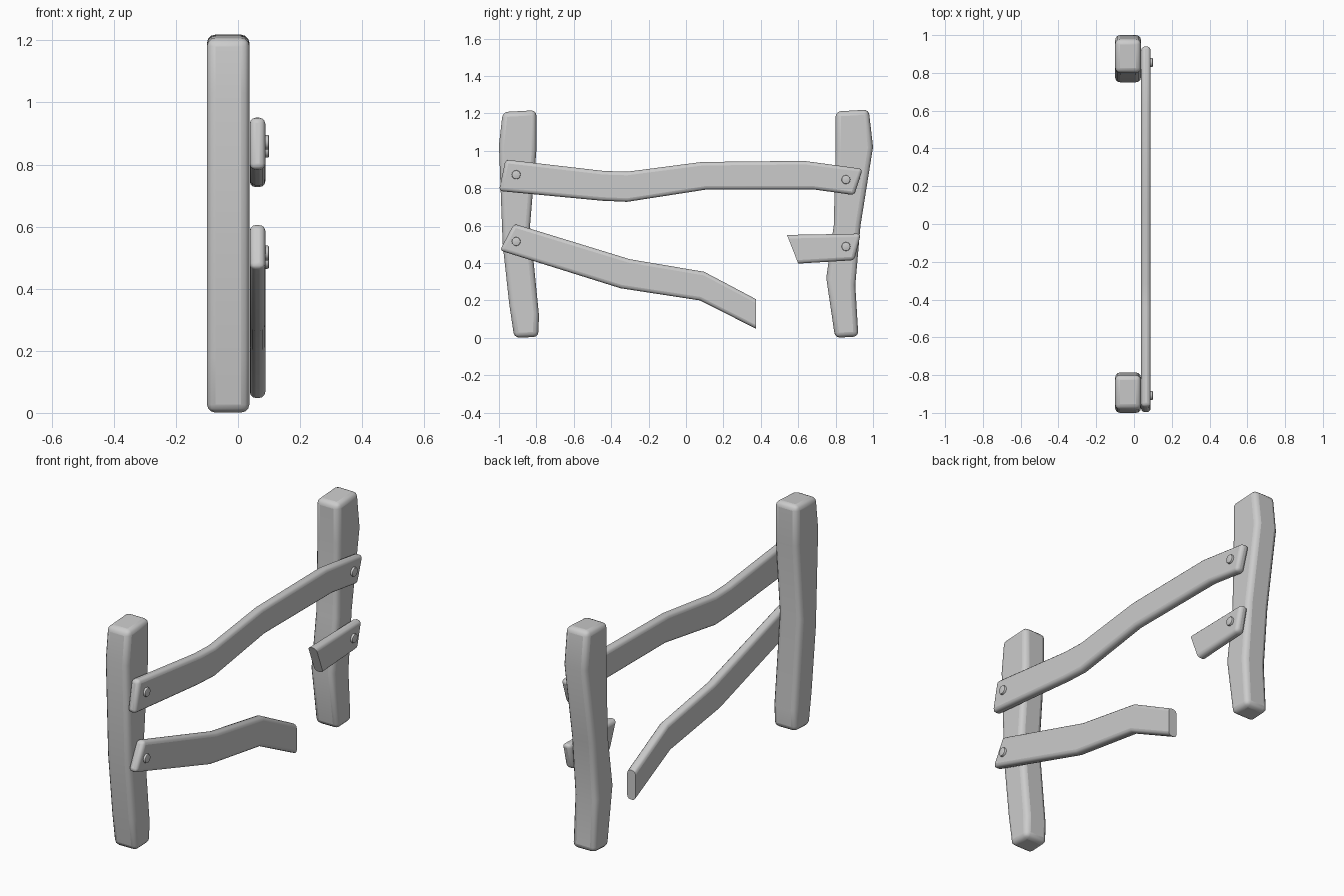
import bpy, bmesh, math
from mathutils import Matrix

if "Cube" in bpy.data.objects:
    bpy.data.objects.remove(bpy.data.objects["Cube"])


def finish(ob, angle):
    bpy.ops.object.select_all(action='DESELECT')
    ob.select_set(True)
    bpy.context.view_layer.objects.active = ob
    bpy.ops.object.shade_smooth_by_angle(angle=math.radians(angle))


def timber(name, stations, x0, x1, bevel, broken=None):
    """Loft a bent timber through (y, z, y, z) stations; a broken end stays sharp."""
    bm = bmesh.new()
    loops = [[bm.verts.new(p) for p in ((x0, a, b), (x1, a, b), (x1, c, d), (x0, c, d))]
             for a, b, c, d in stations]
    for lo, hi in zip(loops, loops[1:]):
        for i in range(4):
            j = (i + 1) % 4
            bm.faces.new((lo[i], lo[j], hi[j], hi[i]))
    bm.faces.new(loops[0])
    bm.faces.new(loops[-1][::-1])
    bmesh.ops.recalc_face_normals(bm, faces=bm.faces)
    # Round the long edges and the unbroken ends
    weight = bm.edges.layers.float.new('bevel_weight_edge')
    ring = {v: k for k, loop in enumerate(loops) for v in loop}
    last = len(loops) - 1
    for e in bm.edges:
        k0, k1 = (ring[v] for v in e.verts)
        is_end = k0 == k1 and k0 in (0, last) and k0 != broken
        e[weight] = 1.0 if k0 != k1 or is_end else 0.0
    me = bpy.data.meshes.new(name)
    bm.to_mesh(me)
    bm.free()
    ob = bpy.data.objects.new(name, me)
    bpy.context.collection.objects.link(ob)
    mod = ob.modifiers.new('Rounding', 'BEVEL')
    mod.limit_method = 'WEIGHT'
    mod.width = bevel
    mod.segments = 3
    finish(ob, 40)


def peg(name, y, z):
    bm = bmesh.new()
    turn = Matrix.Translation((0.079, y, z)) @ Matrix.Rotation(math.pi / 2, 4, 'Y')
    bmesh.ops.create_cone(bm, cap_ends=True, segments=12, radius1=0.024,
                          radius2=0.024, depth=0.042, matrix=turn)
    rim = [e for e in bm.edges if all(v.co.x > 0.09 for v in e.verts)]
    bmesh.ops.bevel(bm, geom=rim, offset=0.005, segments=2, profile=0.5, affect='EDGES')
    me = bpy.data.meshes.new(name)
    bm.to_mesh(me)
    bm.free()
    ob = bpy.data.objects.new(name, me)
    bpy.context.collection.objects.link(ob)
    finish(ob, 40)


# Crooked posts
PX = (-0.1, 0.037)
timber('left_post', [(-0.918, 0.0, -0.79, 0.005), (-0.945, 0.18, -0.786, 0.12),
                     (-0.98, 0.5, -0.834, 0.6), (-1.0, 1.03, -0.80, 1.0),
                     (-0.98, 1.207, -0.80, 1.217)], *PX, 0.027)
timber('right_post', [(0.797, 0.0, 0.922, 0.007), (0.75, 0.32, 0.905, 0.28),
                      (0.79, 0.6, 0.933, 0.6), (0.80, 1.0, 1.0, 1.02),
                      (0.80, 1.21, 0.977, 1.22)], *PX, 0.027)

# Rails: bottom edge first, then top edge
RX = (0.038, 0.088)
timber('top_rail', [(-1.0, 0.785, -0.965, 0.953), (-0.45, 0.733, -0.44, 0.892),
                    (-0.315, 0.727, -0.315, 0.888), (0.11, 0.793, 0.085, 0.94),
                    (0.685, 0.793, 0.63, 0.946), (0.9, 0.763, 0.945, 0.903)], *RX, 0.019)
timber('broken_lower_rail', [(-0.995, 0.467, -0.92, 0.61), (-0.35, 0.265, -0.3, 0.42),
                             (0.075, 0.2, 0.097, 0.353), (0.375, 0.048, 0.375, 0.206)],
       *RX, 0.019, broken=3)
timber('broken_rail_stub', [(0.6, 0.397, 0.54, 0.55), (0.9, 0.415, 0.935, 0.557)],
       *RX, 0.019, broken=0)

# Pegs fixing the rails to the posts
for name, y, z in (('peg_top_left', -0.908, 0.872), ('peg_lower_left', -0.908, 0.515),
                   ('peg_top_right', 0.855, 0.846), ('peg_lower_right', 0.855, 0.488)):
    peg(name, y, z)
